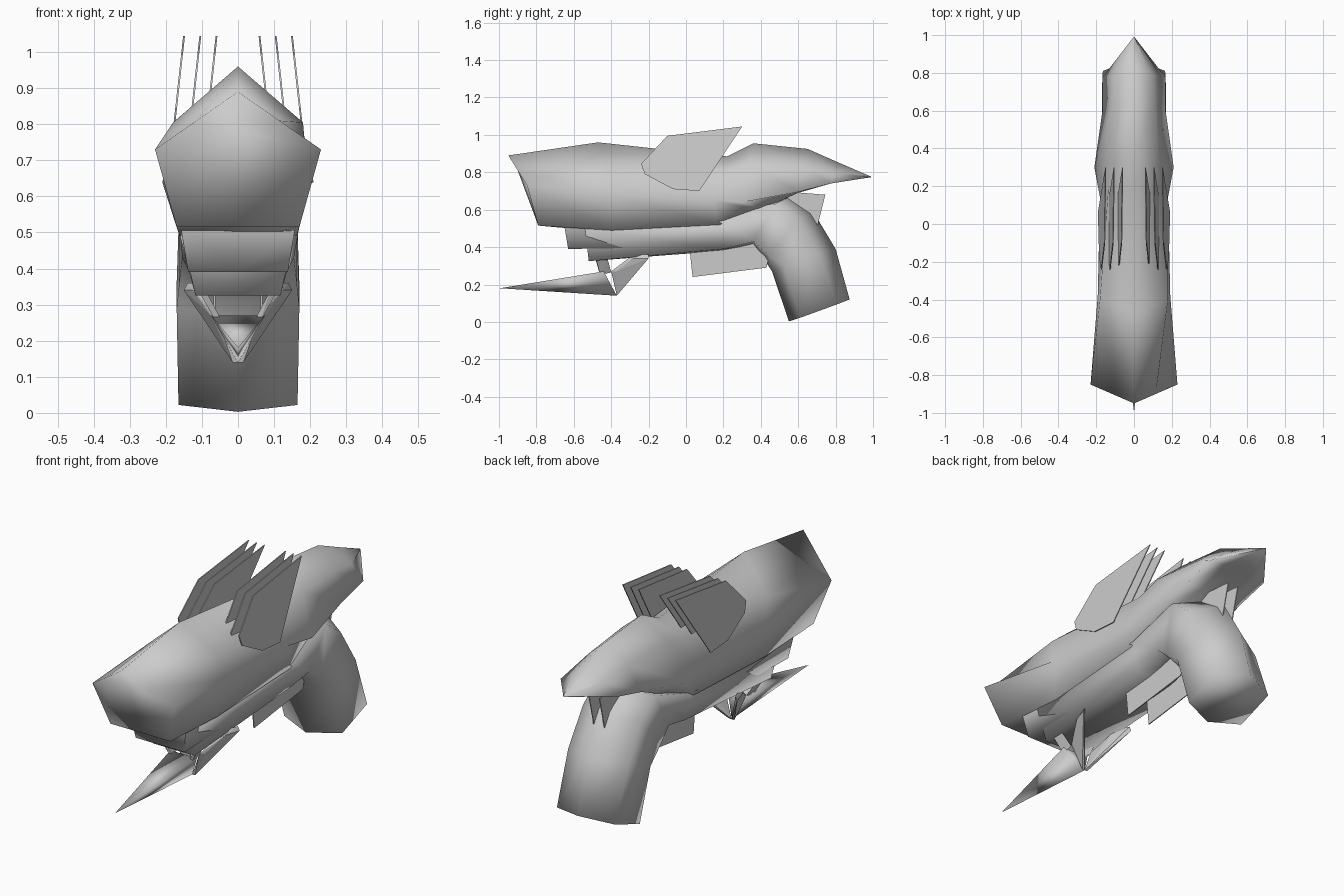
import bpy, bmesh, math

cube = bpy.data.objects.get("Cube")
if cube:
    bpy.data.objects.remove(cube, do_unlink=True)

grey = bpy.data.materials.new("plain grey")
grey.use_nodes = True
grey.diffuse_color = (0.6, 0.6, 0.6, 1)
grey.node_tree.nodes["Principled BSDF"].inputs["Base Color"].default_value = (0.6, 0.6, 0.6, 1)


def finish(name, bm, smooth=None):
    bmesh.ops.remove_doubles(bm, verts=bm.verts, dist=0.0005)
    bmesh.ops.recalc_face_normals(bm, faces=bm.faces)
    mesh = bpy.data.meshes.new(name)
    bm.to_mesh(mesh)
    bm.free()
    obj = bpy.data.objects.new(name, mesh)
    bpy.context.collection.objects.link(obj)
    mesh.materials.append(grey)
    if smooth:
        bpy.ops.object.select_all(action="DESELECT")
        obj.select_set(True)
        bpy.context.view_layer.objects.active = obj
        bpy.ops.object.shade_smooth_by_angle(angle=math.radians(smooth))


def loft(name, half_rings, smooth=150):
    """Skin half cross-sections that are mirrored across x = 0."""
    bm = bmesh.new()
    rings = []
    for half in half_rings:
        mirrored = [(-x, y, z) for x, y, z in reversed(half) if x > 0]
        rings.append([bm.verts.new(p) for p in half + mirrored])
    n = len(rings[0])
    for a, b in zip(rings, rings[1:]):
        for i in range(n):
            j = (i + 1) % n
            bm.faces.new((a[i], a[j], b[j], b[i]))
    bm.faces.new(rings[0])
    bm.faces.new(rings[-1])
    finish(name, bm, smooth)


def plate(name, outline, x_at, thick=0.005):
    """Thin upright plate; x_at gives its sideways position at a height."""
    bm = bmesh.new()
    sides = [[bm.verts.new((x_at(z) + s * thick / 2, y, z)) for y, z in outline] for s in (-1, 1)]
    for side in sides:
        bm.faces.new(side)
    for i in range(len(outline)):
        j = (i + 1) % len(outline)
        bm.faces.new((sides[0][i], sides[0][j], sides[1][j], sides[1][i]))
    finish(name, bm)


def solid(name, points, smooth=None):
    bm = bmesh.new()
    for p in points:
        bm.verts.new(p)
    bmesh.ops.convex_hull(bm, input=bm.verts)
    finish(name, bm, smooth)


# Upper hull from the raked nose to the pointed tail
loft("upper_hull", [
    [(0, -.95, .89), (.115, -.9, .81), (.23, -.85, .73), (.17, -.79, .515), (0, -.79, .515)],
    [(0, -.47, .96), (.18, -.4, .805), (.192, -.38, .68), (.162, -.4, .49), (0, -.4, .48)],
    [(0, .22, .885), (.135, .2, .8), (.18, .14, .65), (.172, .18, .52), (0, .2, .5)],
    [(0, .36, .955), (.13, .33, .845), (.21, .3, .64), (.14, .4, .6), (0, .4, .58)],
    [(0, .65, .925), (.11, .63, .83), (.167, .6, .695), (.08, .6, .69), (0, .6, .69)],
    [(0, .82, .85), (.09, .79, .8), (.168, .775, .74), (.08, .78, .745), (0, .8, .75)],
    [(0, .99, .777), (.002, .99, .776), (.002, .99, .775), (.002, .99, .774), (0, .99, .773)],
])

# Stepped block under the nose
loft("middle_step", [
    [(0, -.65, .52), (.158, -.65, .51), (.138, -.63, .39), (0, -.63, .39)],
    [(0, 0, .52), (.16, 0, .51), (.13, 0, .4), (0, 0, .4)],
], 85)

# Lower hull bending down into the grip
loft("lower_hull_and_grip", [
    [(0, -.54, .52), (.157, -.54, .5), (.118, -.52, .325), (0, -.52, .325)],
    [(0, .2, .6), (.174, .2, .54), (.135, .2, .39), (0, .2, .38)],
    [(0, .56, .67), (.165, .48, .63), (.155, .36, .43), (0, .36, .41)],
    [(0, .68, .59), (.164, .6, .54), (.163, .44, .36), (0, .41, .345)],
    [(0, .8, .39), (.17, .71, .36), (.17, .53, .29), (0, .46, .27)],
    [(0, .875, .12), (.165, .81, .095), (.165, .61, .022), (0, .55, .003)],
])

# Plates and struts, repeated on both sides
for side, label in ((1, "left"), (-1, "right")):
    for i, top_x in enumerate((.06, .105, .15)):
        plate(f"{label}_top_fin_{i + 1}",
              [(-.24, .845), (-.1, .995), (.3, 1.045), (.07, .7), (-.07, .71), (-.22, .79)],
              lambda z: side * (top_x + .11 * (1.04 - z)))
    plate(f"{label}_belly_plate", [(.015, .43), (.035, .24), (.43, .29), (.47, .46)],
          lambda z: side * .065)
    plate(f"{label}_rear_fin", [(.5, .7), (.745, .68), (.7, .5), (.58, .62)],
          lambda z: side * .03)
    # Struts holding the lower blade
    solid(f"{label}_rear_strut", [
        (0, -.37, .14), (side * .015, -.37, .14), (side * .06, -.4, .27), (side * .075, -.375, .27),
        (side * .14, -.2, .36), (side * .15, -.2, .34), (side * .11, -.28, .36), (side * .125, -.28, .34)])
    solid(f"{label}_front_strut", [
        (side * .05, -.46, .265), (side * .06, -.4, .265), (side * .06, -.46, .25),
        (side * .09, -.485, .34), (side * .105, -.42, .34), (side * .11, -.48, .34)])

# Pointed blade below the nose
solid("lower_blade", [(0, -.995, .18), (.075, -.44, .27), (-.075, -.44, .27), (0, -.37, .14)], 150)
